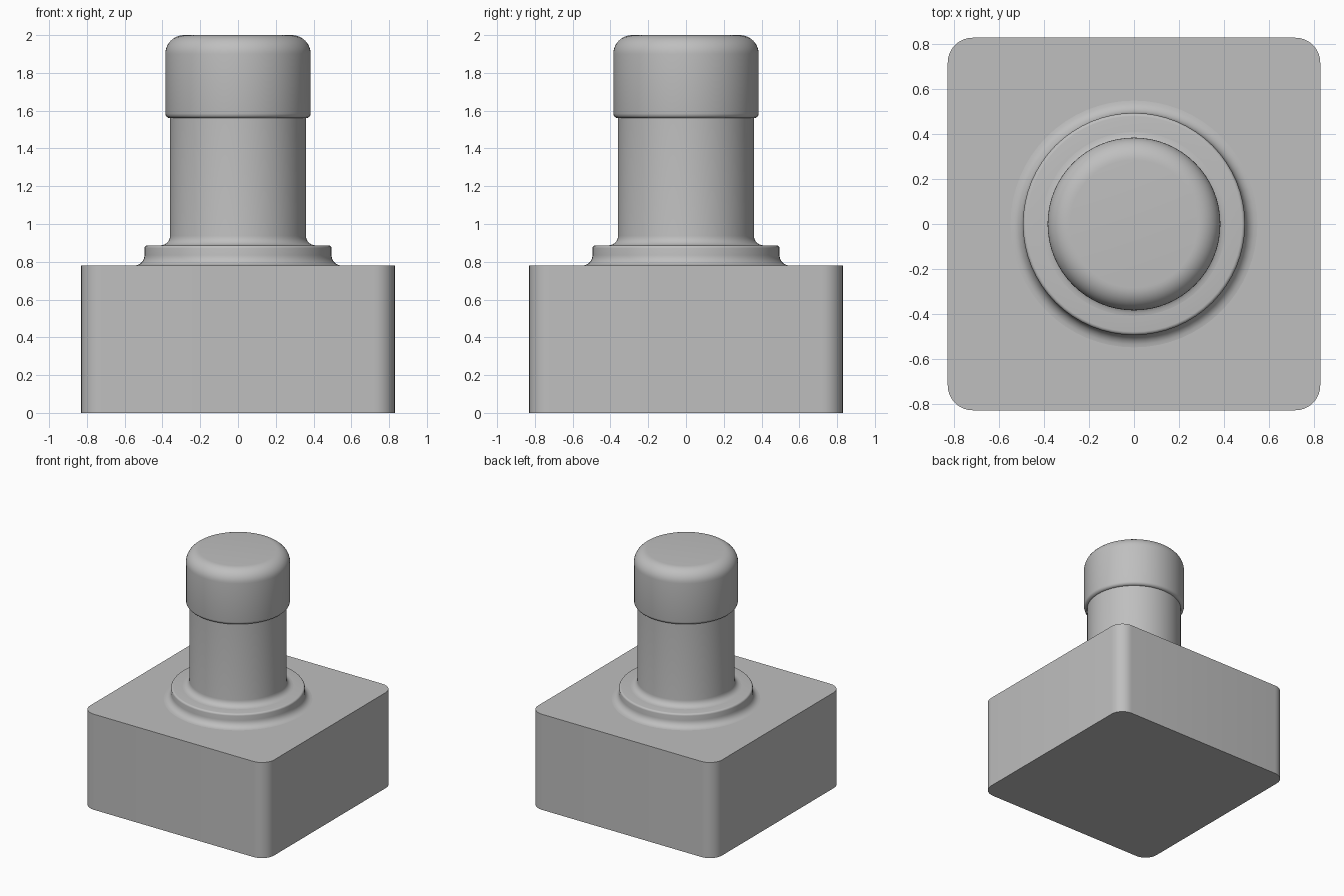
import bpy
import bmesh
from math import pi, sin, cos, radians

cube = bpy.data.objects.get("Cube")
if cube:
    bpy.data.objects.remove(cube, do_unlink=True)

grey = bpy.data.materials.new("plain grey")
grey.use_nodes = True
colour = (0.52, 0.52, 0.52, 1)
grey.diffuse_color = colour
grey.node_tree.nodes["Principled BSDF"].inputs["Base Color"].default_value = colour


def finish(bm, name):
    bmesh.ops.recalc_face_normals(bm, faces=bm.faces)
    mesh = bpy.data.meshes.new(name)
    bm.to_mesh(mesh)
    bm.free()
    mesh.materials.append(grey)
    obj = bpy.data.objects.new(name, mesh)
    bpy.context.collection.objects.link(obj)
    bpy.ops.object.select_all(action='DESELECT')
    obj.select_set(True)
    bpy.context.view_layer.objects.active = obj
    bpy.ops.object.shade_smooth_by_angle(angle=radians(35))
    return obj


def arc(r, z, radius, start, end, steps=6):
    """Points (r, z) of a fillet, angles in degrees."""
    angles = [radians(start + (end - start) * i / steps) for i in range(steps + 1)]
    return [(r + radius * cos(a), z + radius * sin(a)) for a in angles]


def lathe(name, profile, sides=64):
    bm = bmesh.new()
    verts = [bm.verts.new((r, 0, z)) for r, z in profile]
    edges = [bm.edges.new(pair) for pair in zip(verts, verts[1:])]
    bmesh.ops.spin(bm, geom=verts + edges, cent=(0, 0, 0), axis=(0, 0, 1),
                   angle=2 * pi, steps=sides)
    bmesh.ops.remove_doubles(bm, verts=bm.verts, dist=0.0001)
    return finish(bm, name)


# Square base block with rounded upright corners
HALF, TOP = 0.83, 0.78
bm = bmesh.new()
bmesh.ops.create_cube(bm, size=1)
for v in bm.verts:
    v.co = (v.co.x * 2 * HALF, v.co.y * 2 * HALF, (v.co.z + 0.5) * TOP)
upright = [e for e in bm.edges if abs(e.verts[0].co.z - e.verts[1].co.z) > 0.1]
bmesh.ops.bevel(bm, geom=upright, offset=0.11, segments=8, profile=0.5,
                affect='EDGES')
finish(bm, "base_block")

# Collar flaring into the base, with a softened rim
lathe("collar",
      arc(0.55, TOP + 0.055, 0.055, 270, 180)
      + arc(0.48, 0.872, 0.015, 0, 90, 4)
      + [(0.34, 0.887)])

# Neck with a fillet where it meets the collar
lathe("neck", arc(0.41, 0.937, 0.05, 270, 180) + [(0.36, 1.57)])

# Cap with a small lower round and a large upper round
lathe("cap",
      [(0, 1.56)]
      + arc(0.36, 1.585, 0.025, 270, 360, 4)
      + arc(0.285, 1.9, 0.1, 0, 90, 10)
      + [(0, 2)])
